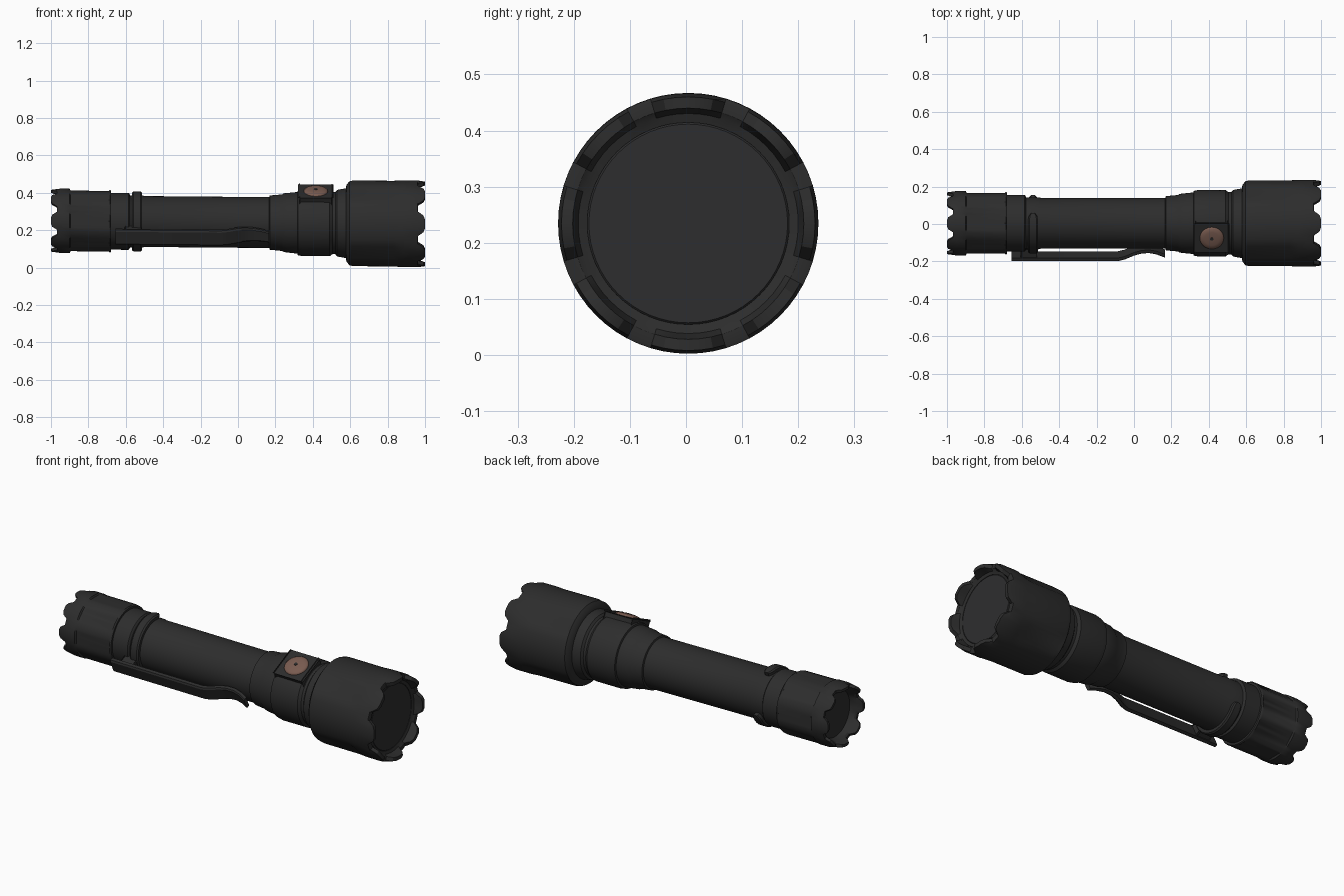
import bpy, bmesh, math
from mathutils import Vector

if "Cube" in bpy.data.objects:
    bpy.data.objects.remove(bpy.data.objects["Cube"])

SEG = 64
TILT = math.radians(25)          # switch and clip are rolled about the barrel axis
UP = Vector((0, -math.sin(TILT), math.cos(TILT)))     # towards the switch
OUT = Vector((0, -math.cos(TILT), -math.sin(TILT)))   # towards the clip


def material(name, rgb):
    m = bpy.data.materials.new(name)
    m.diffuse_color = (*rgb, 1)
    m.use_nodes = True
    m.node_tree.nodes["Principled BSDF"].inputs["Base Color"].default_value = m.diffuse_color
    return m


BLACK = material("anodised black", (0.026, 0.026, 0.026))
LENS = material("dark glass", (0.027, 0.027, 0.028))
COPPER = material("copper brown", (0.19, 0.105, 0.08))


def axis(x):
    return Vector((x, 0.004, 0.2425 - 0.0085 * x))


def finish(name, bm, mat, angle=32):
    bmesh.ops.recalc_face_normals(bm, faces=bm.faces[:])
    me = bpy.data.meshes.new(name)
    bm.to_mesh(me)
    bm.free()
    me.materials.append(mat)
    ob = bpy.data.objects.new(name, me)
    bpy.context.collection.objects.link(ob)
    bpy.context.view_layer.objects.active = ob
    ob.select_set(True)
    bpy.ops.object.shade_smooth_by_angle(angle=math.radians(angle))
    ob.select_set(False)
    return ob


def turn(name, profile, mat=BLACK, shape=None):
    """Lathe (x, radius, tag) rows around the barrel axis; shape may alter x, r by angle."""
    bm = bmesh.new()
    rows = []
    for row in profile:
        ring = []
        for i in range(SEG):
            a = 2 * math.pi * i / SEG
            x, r = row[0], row[1]
            if shape and len(row) > 2:
                x, r = shape(row[2], a, x, r)
            p = axis(x) + Vector((0, math.cos(a) * r, math.sin(a) * r))
            ring.append(bm.verts.new(p))
        rows.append(ring)
    for a, b in zip(rows, rows[1:]):
        for i in range(SEG):
            j = (i + 1) % SEG
            bm.faces.new((a[i], a[j], b[j], b[i]))
    bm.faces.new(rows[0])
    bm.faces.new(rows[-1])
    return finish(name, bm, mat)


def from_sector(a, step, offset=0.0):
    """Signed angle from the nearest of the evenly spaced directions."""
    return (a - offset + step / 2) % step - step / 2


def shaper(depth, n_flats, flat_r, offset):
    def shape(tag, a, x, r):
        if tag == "rim":         # eight crenellations in the end
            d = abs(from_sector(a, math.pi / 4, math.pi / 8))
            k = min(1, max(0, (0.22 - d) / 0.11))
            x -= math.copysign(depth * k, x)
        elif tag == "flat":      # milled grip flats
            d = from_sector(a, 2 * math.pi / n_flats, offset)
            r = min(r, flat_r / math.cos(d))
        return x, r
    return shape


# Tail cap with crenellated end and milled flats
turn("tail_cap", [(-0.93, 0.13), (-0.96, 0.14), (-1.0, 0.15, "rim"), (-1.0, 0.165, "rim"),
                  (-0.95, 0.172), (-0.9, 0.172), (-0.895, 0.169, "flat"), (-0.69, 0.169, "flat"),
                  (-0.685, 0.167), (-0.678, 0.163)],
     shape=shaper(0.032, 8, 0.162, 0))

# Threaded collar, barrel and swelling switch section
turn("tail_collar", [(-0.69, 0.152), (-0.585, 0.152), (-0.58, 0.147), (-0.575, 0.13)])
turn("barrel", [(-0.6, 0.139), (-0.51, 0.139), (-0.5, 0.136), (0.16, 0.136), (0.18, 0.136)])
turn("barrel_flare", [(0.165, 0.13), (0.17, 0.145), (0.235, 0.151), (0.245, 0.157),
                      (0.31, 0.164), (0.33, 0.164)])
turn("switch_section", [(0.315, 0.158), (0.32, 0.173), (0.345, 0.178), (0.49, 0.177),
                        (0.505, 0.166), (0.52, 0.166), (0.53, 0.178), (0.585, 0.188)])

# Head with bezel
turn("head", [(0.575, 0.18), (0.58, 0.205), (0.595, 0.224), (0.615, 0.229, "flat"),
              (0.83, 0.229, "flat"), (0.88, 0.232), (0.96, 0.232), (1.0, 0.226, "rim"),
              (1.0, 0.206, "rim"), (0.955, 0.196), (0.95, 0.18), (0.94, 0.18)],
     shape=shaper(0.038, 4, 0.219, math.pi / 4))
turn("lens", [(0.935, 0.18), (0.947, 0.18), (0.95, 0.177)], LENS)


def rolled_box(name, x0, x1, n, d0, d1, half, bevel):
    """Box between distances d0, d1 along direction n from the axis."""
    t = Vector((1, 0, 0)).cross(n)
    bm = bmesh.new()
    bmesh.ops.create_cube(bm, size=1)
    for v in bm.verts:
        x = x0 if v.co.x < 0 else x1
        d = d0 if v.co.z < 0 else d1
        v.co = axis(x) + n * d + t * (half * 2 * v.co.y)
    bmesh.ops.bevel(bm, geom=bm.edges[:], offset=bevel, segments=2, affect='EDGES', profile=0.5)
    return finish(name, bm, BLACK)


# Flat boss carrying the switch
rolled_box("switch_boss", 0.33, 0.502, UP, 0.08, 0.187, 0.078, 0.008)


def disc(name, x, n, radius, rows, mat):
    """Small domed disc on direction n; rows are (distance, radius factor)."""
    t = Vector((1, 0, 0)).cross(n)
    bm = bmesh.new()
    rings = []
    for d, k in rows:
        rings.append([bm.verts.new(axis(x) + n * d + radius * k * (
            Vector((1, 0, 0)) * math.cos(i * math.pi / 16) + t * math.sin(i * math.pi / 16)))
            for i in range(32)])
    for a, b in zip(rings, rings[1:]):
        for i in range(32):
            j = (i + 1) % 32
            bm.faces.new((a[i], a[j], b[j], b[i]))
    bm.faces.new(rings[0])
    bm.faces.new(rings[-1])
    return finish(name, bm, mat, 50)


disc("switch_button", 0.416, UP, 0.064,
     [(0.17, 1), (0.189, 1), (0.195, 0.9), (0.199, 0.6), (0.2, 0.2)], COPPER)
disc("switch_indicator", 0.416, UP, 0.009, [(0.197, 1), (0.202, 1)], BLACK)

# Pocket clip: a bent strip swept along the barrel
path = [(-0.655, 0.197), (-0.09, 0.197), (-0.05, 0.187), (0.0, 0.164), (0.04, 0.153),
        (0.08, 0.151), (0.12, 0.16), (0.165, 0.18)]
bm = bmesh.new()
sections = []
for i, (x, d) in enumerate(path):
    half = 0.043 if i < 4 else 0.043 - 0.003 * (i - 3)
    sections.append([bm.verts.new(axis(x) + OUT * (d + e) + UP * (half * s))
                     for s, e in ((-1, -0.011), (1, -0.011), (1, 0.005), (0.8, 0.011),
                                  (-0.8, 0.011), (-1, 0.005))])
for a, b in zip(sections, sections[1:]):
    for i in range(6):
        j = (i + 1) % 6
        bm.faces.new((a[i], a[j], b[j], b[i]))
bm.faces.new(sections[0])
bm.faces.new(sections[-1])
finish("pocket_clip", bm, BLACK)
rolled_box("clip_foot", -0.6, -0.525, OUT, 0.12, 0.195, 0.036, 0.006)

# Open clip ring hugging the barrel, with rounded ends
bm = bmesh.new()
sections = []
N, SPAN = 48, math.radians(135)
for i in range(N + 1):
    a = SPAN * (2 * i / N - 1)
    n = OUT * math.cos(a) + UP * math.sin(a)
    edge = min(i, N - i)
    w = 0.026 * (0.45, 0.85, 1)[min(edge, 2)]
    sections.append([bm.verts.new(axis(-0.54 + dx) + n * r)
                     for dx, r in ((-w, 0.13), (-w, 0.155), (-w * 0.7, 0.161),
                                   (w * 0.7, 0.161), (w, 0.155), (w, 0.13))])
for a, b in zip(sections, sections[1:]):
    for i in range(6):
        j = (i + 1) % 6
        bm.faces.new((a[i], a[j], b[j], b[i]))
bm.faces.new(sections[0])
bm.faces.new(sections[-1])
finish("clip_ring", bm, BLACK)
